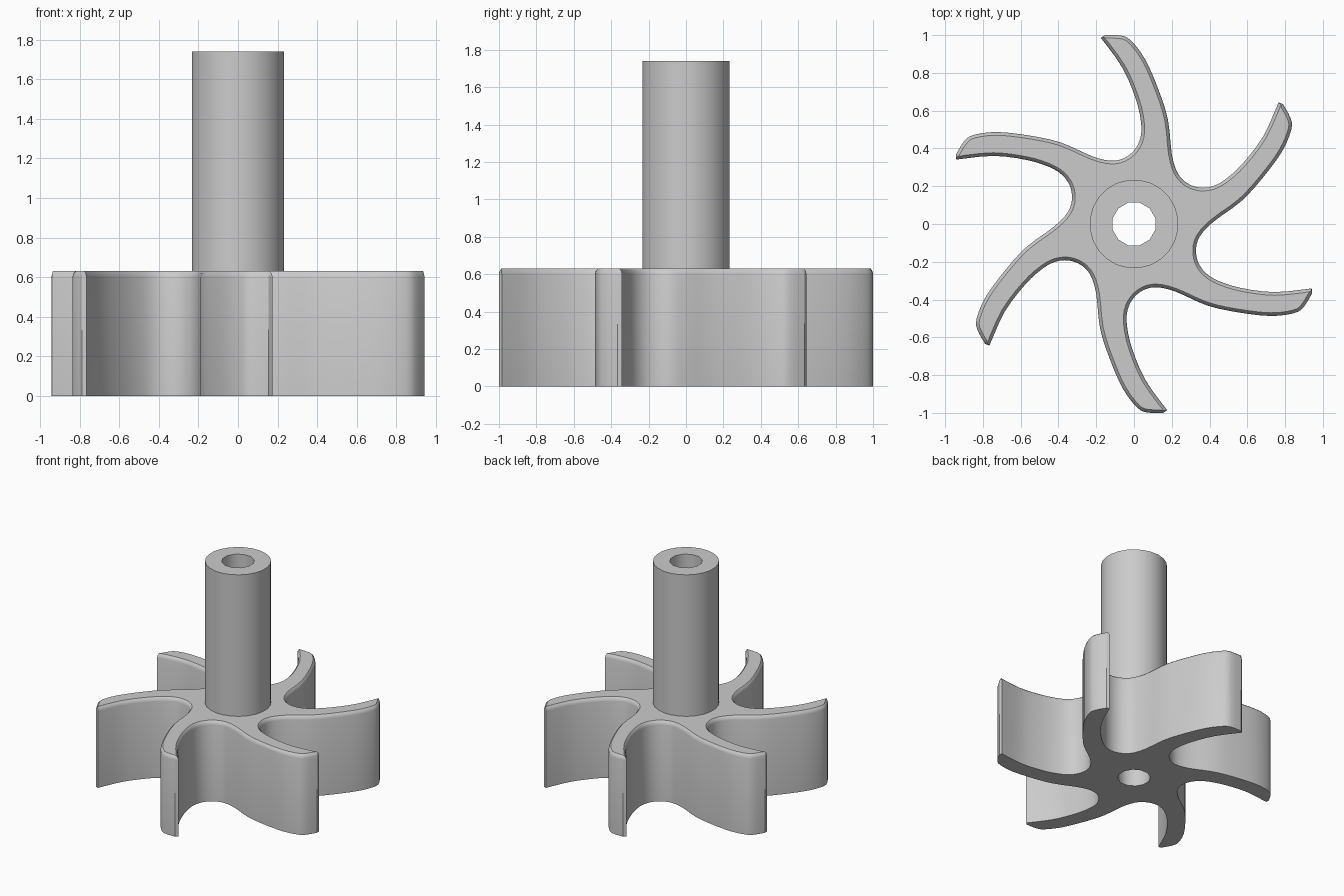
import bpy, bmesh, math
from mathutils import Vector, Matrix

cube = bpy.data.objects.get("Cube")
if cube:
    bpy.data.objects.remove(cube, do_unlink=True)

BLADES = 6
HUB_TOP, SHAFT_TOP = 0.63, 1.74
SHAFT_R, BORE_R = 0.235, 0.117
SHAFT_SIDES, BORE_SIDES = 24, 12

grey = bpy.data.materials.new("plain grey")
grey.use_nodes = True
colour = (0.6, 0.6, 0.6, 1)
grey.diffuse_color = colour
grey.node_tree.nodes["Principled BSDF"].inputs["Base Color"].default_value = colour


def turn(points, angle):
    m = Matrix.Rotation(angle, 2)
    return [m @ Vector(p) for p in points]


def circle(radius, sides):
    return [Vector((radius * math.cos(math.tau * (i + 0.5) / sides),
                    radius * math.sin(math.tau * (i + 0.5) / sides))) for i in range(sides)]


def smooth_path(pts, steps=3):
    """Catmull-Rom through an open list of points."""
    out = []
    for i in range(len(pts) - 1):
        a, b, c = pts[max(i - 1, 0)], pts[i], pts[i + 1]
        d = pts[min(i + 2, len(pts) - 1)]
        for s in range(steps):
            t = s / steps
            out.append(0.5 * (2 * b + (c - a) * t + (2 * a - 5 * b + 4 * c - d) * t * t
                              + (3 * b - a - 3 * c + d) * t ** 3))
    return out + [pts[-1]]


def inset(loop, amount):
    """Move a clockwise loop inwards along its averaged normals."""
    out = []
    for i, p in enumerate(loop):
        t = (loop[(i + 1) % len(loop)] - loop[i - 1]).normalized()
        out.append(p + Vector((t.y, -t.x)) * amount)
    return out


def add_ring(bm, loop, z):
    return [bm.verts.new((p.x, p.y, z)) for p in loop]


def wall(bm, a, b):
    n = len(a)
    for i in range(n):
        j = (i + 1) % n
        bm.faces.new((a[i], a[j], b[j], b[i]))


def ring_edges(bm, ring):
    edges = []
    for i, v in enumerate(ring):
        pair = (ring[i - 1], v)
        edges.append(bm.edges.get(pair) or bm.edges.new(pair))
    return edges


def cap(bm, outer, inner):
    bmesh.ops.triangle_fill(bm, use_beauty=True, use_dissolve=False,
                            edges=ring_edges(bm, outer) + ring_edges(bm, inner))


def finish(bm, name):
    bmesh.ops.recalc_face_normals(bm, faces=bm.faces)
    mesh = bpy.data.meshes.new(name)
    bm.to_mesh(mesh)
    bm.free()
    mesh.materials.append(grey)
    mesh.shade_smooth()
    mesh.set_sharp_from_angle(angle=math.radians(32))
    obj = bpy.data.objects.new(name, mesh)
    bpy.context.collection.objects.link(obj)
    return obj


# Convex side of one blade, from the tip inwards, then concave side of the next, outwards
convex = [(-0.155, 1.0), (-0.07, 0.998), (-0.015, 0.97), (0.06, 0.87),
          (0.13, 0.71), (0.18, 0.55), (0.2, 0.37)]
concave = [(-0.12, 0.335), (-0.05, 0.35), (0.005, 0.395), (0.035, 0.46), (0.037, 0.54),
           (0.01, 0.66), (-0.06, 0.825), (-0.175, 0.985)]
step = -math.tau / BLADES
flank = smooth_path([Vector(p) for p in convex] + turn(concave, step))
outline = [p for k in range(BLADES) for p in turn(flank, step * k)]

# Blade wheel: straight walls, rounded top edge, flat bottom
bm = bmesh.new()
sections = [(0, 0), (0, HUB_TOP - 0.03), (0.005, HUB_TOP - 0.012), (0.017, HUB_TOP)]
rings = [add_ring(bm, inset(outline, d), z) for d, z in sections]
for lower, upper in zip(rings, rings[1:]):
    wall(bm, lower, upper)
cap(bm, rings[-1], add_ring(bm, circle(SHAFT_R, SHAFT_SIDES), HUB_TOP))
cap(bm, rings[0], add_ring(bm, circle(BORE_R, BORE_SIDES), 0))
finish(bm, "blade_wheel")

# Hollow shaft, with its bore running down through the wheel
bm = bmesh.new()
outer = [add_ring(bm, circle(SHAFT_R, SHAFT_SIDES), z) for z in (HUB_TOP, SHAFT_TOP)]
bore = [add_ring(bm, circle(BORE_R, BORE_SIDES), z) for z in (0, SHAFT_TOP)]
wall(bm, *outer)
wall(bm, *bore)
cap(bm, outer[1], bore[1])
finish(bm, "hollow_shaft")
